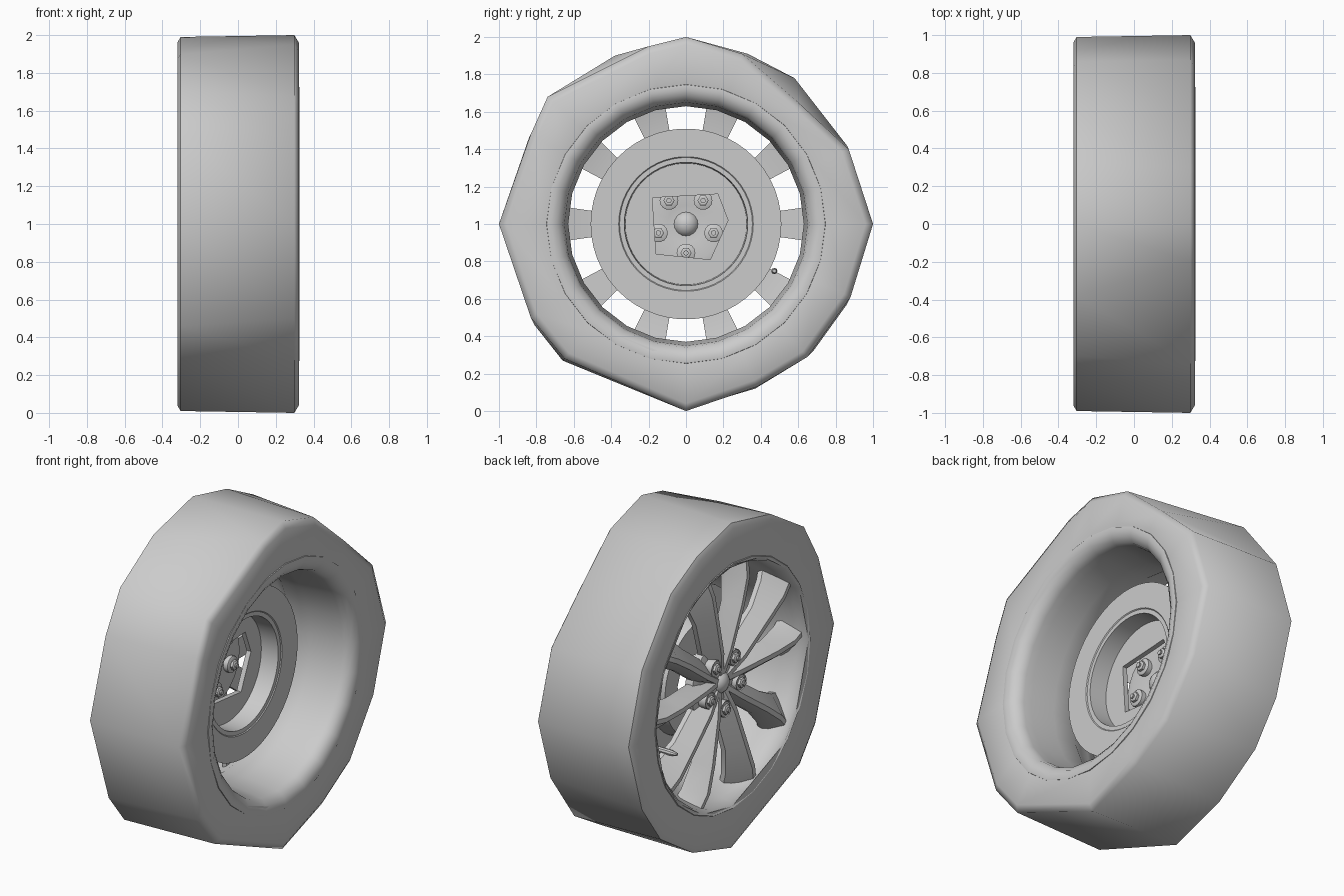
import bpy, bmesh
from math import sin, cos, pi, radians, hypot

if "Cube" in bpy.data.objects:
    bpy.data.objects.remove(bpy.data.objects["Cube"])

CENTRE_Z = 1.0


def ring(x, r, n):
    """Circle around the axle."""
    return [(x, r * cos(2 * pi * i / n), r * sin(2 * pi * i / n)) for i in range(n)]


def loft(name, rings, closed=False, cap=False, angle=35):
    """Skin a list of equal-length rings into one object."""
    bm = bmesh.new()
    vs = [[bm.verts.new((x, y, z + CENTRE_Z)) for x, y, z in rg] for rg in rings]
    n = len(vs[0])
    pairs = list(zip(vs, vs[1:])) + ([(vs[-1], vs[0])] if closed else [])
    for a, b in pairs:
        for i in range(n):
            j = (i + 1) % n
            bm.faces.new((a[i], a[j], b[j], b[i]))
    if cap:
        bm.faces.new(vs[0])
        bm.faces.new(vs[-1])
    bmesh.ops.recalc_face_normals(bm, faces=bm.faces)
    me = bpy.data.meshes.new(name)
    bm.to_mesh(me)
    bm.free()
    ob = bpy.data.objects.new(name, me)
    bpy.context.collection.objects.link(ob)
    bpy.ops.object.select_all(action='DESELECT')
    ob.select_set(True)
    bpy.context.view_layer.objects.active = ob
    bpy.ops.object.shade_smooth_by_angle(angle=radians(angle))
    return ob


def lathe(name, profile, n, closed=False, cap=False, angle=35):
    return loft(name, [ring(x, r, n) for x, r in profile], closed, cap, angle)


# Tyre: coarse uneven outlines (y, z) for the inner (+x) and outer (-x) shoulders
inner = [(0, 1), (.3, .91), (.6, .65), (.87, .4), (1, 0), (.88, -.39), (.65, -.71),
         (.38, -.87), (0, -1), (-.65, -.72), (-.83, -.5), (-1, 0), (-.83, .48),
         (-.74, .68), (-.2, .95)]
outer = [(0, .99), (.33, .91), (.58, .78), (.86, .42), (.99, 0), (.86, -.43), (.68, -.68),
         (.37, -.88), (0, -.99), (-.66, -.73), (-.81, -.54), (-.99, 0), (-.84, .46),
         (-.7, .7), (-.38, .9)]


def outline(pts, x, s):
    return [(x, y * s, z * s) for y, z in pts]


def bead(pts, x, r):
    return [(x, r * y / hypot(y, z), r * z / hypot(y, z)) for y, z in pts]


loft("tyre", [bead(inner, .315, .735), bead(inner, .321, .77), outline(inner, .322, .96),
              outline(inner, .298, 1), outline(outer, -.305, 1), outline(outer, -.32, .97),
              bead(outer, -.316, .77), bead(outer, -.312, .735)], angle=60)

# Rim barrel with a rolled lip on both sides
lathe("rim", [(-.30, .76), (-.318, .745), (-.30, .715), (-.24, .70), (-.17, .68),
              (-.09, .63), (.05, .63), (.20, .645), (.25, .65), (.29, .66),
              (.312, .69), (.325, .72), (.322, .745), (.30, .75)], 24, angle=60)


# Spokes: sharp-ridged tapered bars, mirrored in pairs around each wheel nut
def spoke(deg, side):
    a = radians(deg)
    rings = []
    for r, half, front, back in ((.05, .03, -.25, -.18), (.20, .062, -.28, -.17),
                                 (.46, .064, -.30, -.18), (.62, .087, -.305, -.16),
                                 (.71, .12, -.285, -.14)):
        o = .3 * half * side
        section = [(back, -half), (back - .03, -half), (front, o - .014),
                   (front, o + .014), (back - .03, half), (back, half)]
        rings.append([(x, r * cos(a) - t * sin(a), r * sin(a) + t * cos(a))
                      for x, t in section])
    loft("spoke", rings, cap=True, angle=30)


NUT_ANGLES = [54 + 72 * i for i in range(5)]
for deg in NUT_ANGLES:
    spoke(deg - 18, -1)
    spoke(deg + 18, 1)

# Hub plate and domed centre cap, seen from both sides
lathe("hub", [(-.245, .05), (-.245, .10), (-.225, .13), (-.225, .19), (-.21, .245),
              (-.16, .245), (-.15, .20), (-.17, .10), (-.17, .05)], 20, closed=True)
lathe("centre_cap", [(-.205 - .072 * cos(pi * k / 10), .005 + .068 * sin(pi * k / 10))
                     for k in range(11)], 20, cap=True)


# Small turned parts placed off the axle
def stud(name, profile, deg, dist, n):
    oy, oz = dist * cos(radians(deg)), dist * sin(radians(deg))
    loft(name, [[(x, y + oy, z + oz) for x, y, z in ring(x0, r, n)] for x0, r in profile],
         cap=True)


for deg in NUT_ANGLES:
    stud("nut_seat", [(-.265, .045), (-.27, .05), (-.14, .05), (-.135, .042)], deg, .155, 14)
    stud("wheel_nut", [(-.285, .022), (-.28, .03), (-.12, .03), (-.115, .022)], deg, .155, 6)
    stud("nut_tip", [(-.295, .014), (-.105, .014)], deg, .155, 10)

# Valve stem
stud("valve_stem", [(-.27, .010), (-.23, .017), (-.13, .017), (-.10, .010)], -28, .535, 8)

# Brake disc: flat ring, recessed hat, five-sided opening at the hub
pent = [(.225, .02), (.17, .16), (-.18, .14), (-.16, -.16), (.13, -.19)]
STEPS = 10


def opening(x):
    pts = []
    for (y0, z0), (y1, z1) in zip(pent, pent[1:] + pent[:1]):
        pts += [(x, y0 + (y1 - y0) * k / STEPS, z0 + (z1 - z0) * k / STEPS)
                for k in range(STEPS)]
    return pts


N = 5 * STEPS
loft("brake_disc", [ring(.045, .51, N), ring(.045, .36, N), ring(.04, .355, N),
                    ring(.04, .33, N), ring(-.07, .325, N), opening(-.07), opening(-.10),
                    ring(-.10, .345, N), ring(-.01, .36, N), ring(-.01, .51, N)],
     closed=True, angle=30)
